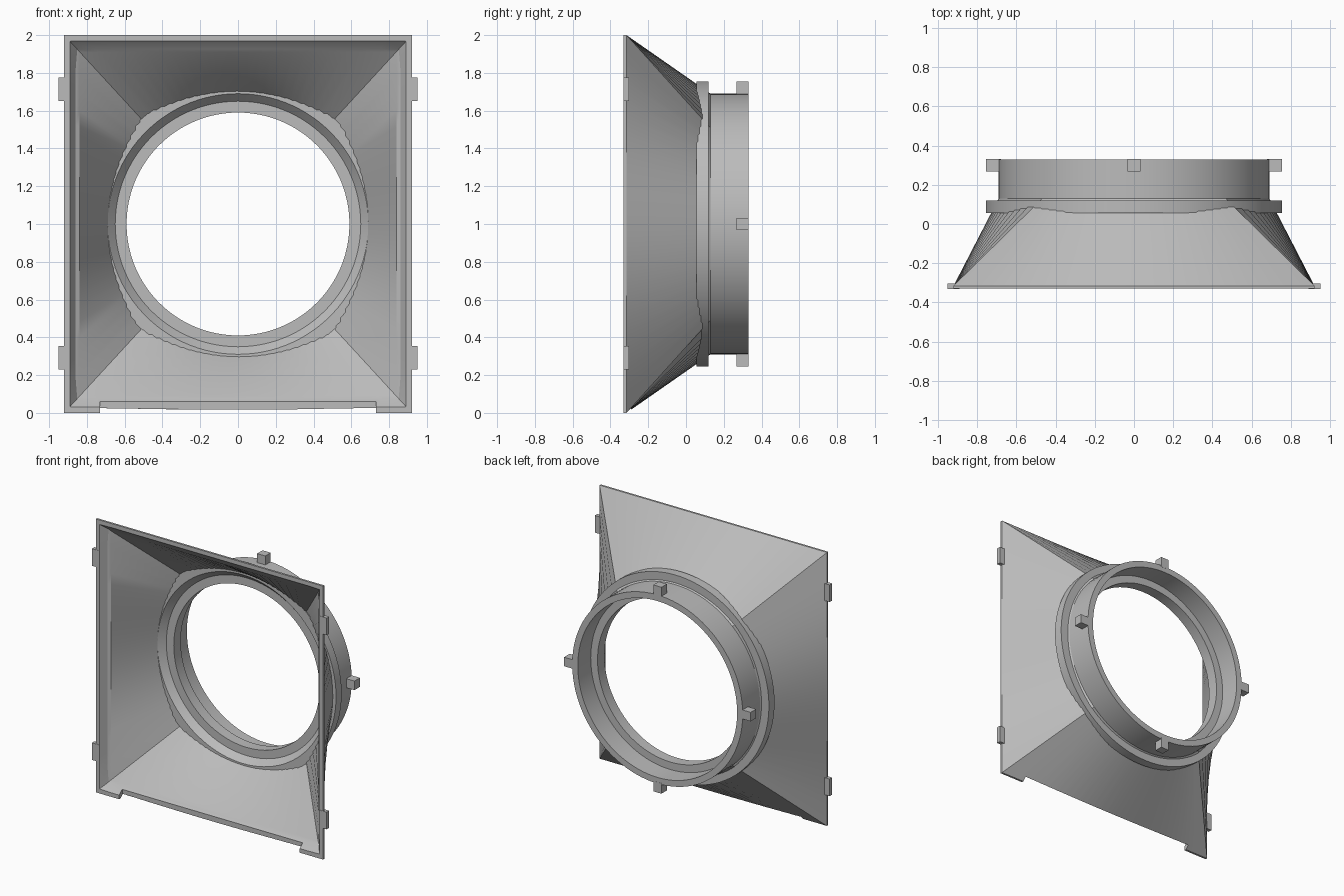
import bpy, bmesh, math

if "Cube" in bpy.data.objects:
    bpy.data.objects.remove(bpy.data.objects["Cube"], do_unlink=True)

grey = bpy.data.materials.new("light grey plastic")
grey.use_nodes = True
colour = (0.5, 0.5, 0.5, 1)
grey.diffuse_color = colour
grey.node_tree.nodes["Principled BSDF"].inputs["Base Color"].default_value = colour

CENTRE_Z = 1.0
HALF_W, HALF_H = 0.92, 1.0
STEPS = 24

# Ring angles, with one falling exactly on each corner of the rectangle
corner = math.atan2(HALF_H, HALF_W)
corners = [-corner, corner, math.pi - corner, math.pi + corner, 2 * math.pi - corner]
ANGLES = [a + (b - a) * i / STEPS
          for a, b in zip(corners, corners[1:]) for i in range(STEPS)]


def rectangle(w, h, y):
    points = []
    for a in ANGLES:
        c, s = math.cos(a), math.sin(a)
        r = min(w / max(abs(c), 1e-6), h / max(abs(s), 1e-6))
        points.append((r * c, y, CENTRE_Z + r * s))
    return points


def circle(r, y):
    return [(r * math.cos(a), y, CENTRE_Z + r * math.sin(a)) for a in ANGLES]


def finish(name, bm):
    bmesh.ops.recalc_face_normals(bm, faces=bm.faces)
    mesh = bpy.data.meshes.new(name)
    bm.to_mesh(mesh)
    bm.free()
    mesh.materials.append(grey)
    obj = bpy.data.objects.new(name, mesh)
    bpy.context.collection.objects.link(obj)
    return obj


def smooth(obj):
    bpy.ops.object.select_all(action="DESELECT")
    obj.select_set(True)
    bpy.context.view_layer.objects.active = obj
    bpy.ops.object.shade_smooth_by_angle(angle=math.radians(25))


def loft(name, sections):
    """Closed tube skin through a loop of matching sections."""
    bm = bmesh.new()
    loops = [[bm.verts.new(p) for p in s] for s in sections]
    for a, b in zip(loops, loops[1:] + loops[:1]):
        for i in range(len(a)):
            j = (i + 1) % len(a)
            bm.faces.new((a[i], a[j], b[j], b[i]))
    return finish(name, bm)


def box(name, x, y, z):
    bm = bmesh.new()
    bmesh.ops.create_cube(bm, size=1)
    for v in bm.verts:
        v.co = [lo + (k + 0.5) * (hi - lo) for k, (lo, hi) in zip(v.co, (x, y, z))]
    return finish(name, bm)


# Square-to-round funnel shell with a stepped front rim
funnel = loft("funnel", [
    rectangle(HALF_W, HALF_H, -0.33),
    rectangle(HALF_W, HALF_H, -0.315),
    circle(0.69, 0.13),
    circle(0.655, 0.13),
    rectangle(0.84, 0.91, -0.27),
    rectangle(0.86, 0.925, -0.28),
    rectangle(0.89, 0.97, -0.33),
])

# Notch in the bottom of the front rim
cutter = box("notch_cutter", (-0.73, 0.73), (-0.4, -0.29), (-0.1, 0.06))
cutter.hide_render = True
notch = funnel.modifiers.new("notch", "BOOLEAN")
notch.operation = "DIFFERENCE"
notch.solver = "EXACT"
notch.object = cutter
bpy.context.view_layer.objects.active = funnel
bpy.ops.object.modifier_apply(modifier="notch")
bpy.data.objects.remove(cutter, do_unlink=True)
smooth(funnel)

# Round collar with a flange outside and a lip inside
collar_profile = [
    (0.69, 0.055), (0.755, 0.055), (0.755, 0.12), (0.69, 0.12), (0.69, 0.33),
    (0.645, 0.33), (0.645, 0.18), (0.59, 0.18), (0.59, 0.1), (0.65, 0.1),
]
smooth(loft("collar", [circle(r, y) for r, y in collar_profile]))

# Four locking pegs around the back of the collar
P = 0.033
for name, dx, dz in (("top", 0, 1), ("bottom", 0, -1), ("left", 1, 0), ("right", -1, 0)):
    x, z = 0.717 * dx, CENTRE_Z + 0.717 * dz
    rx, rz = (0.038, P) if dx else (P, 0.038)
    box(name + "_peg", (x - rx, x + rx), (0.268, 0.331), (z - rz, z + rz))

# Clip tabs on both sides of the front rim
for side, sx in (("left", 1), ("right", -1)):
    for level, z in (("upper", 1.65), ("lower", 0.23)):
        box(f"{side}_{level}_tab", sorted((sx * 0.89, sx * 0.95)),
            (-0.332, -0.303), (z, z + 0.125))
